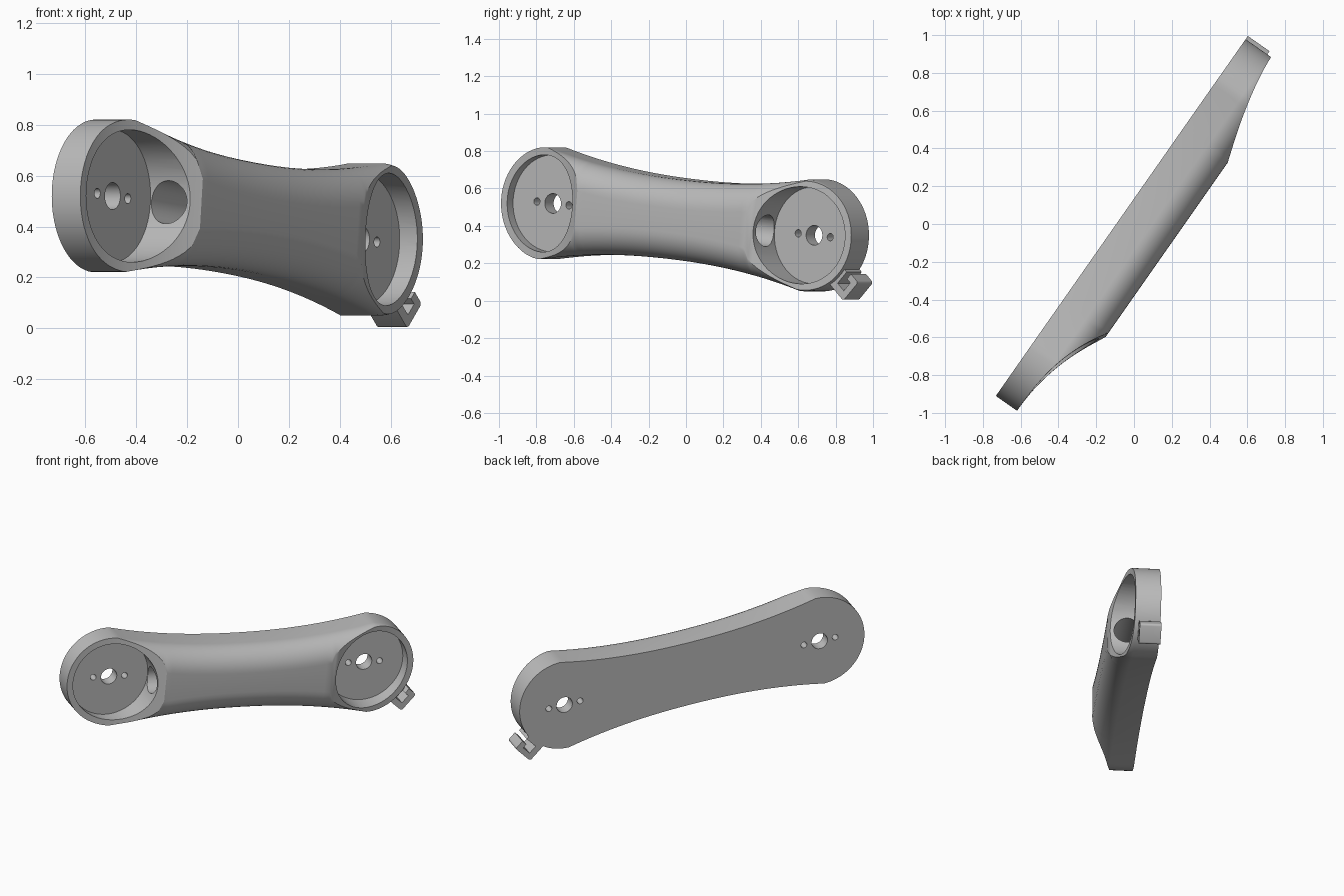
import bpy, bmesh, math
from mathutils import Matrix, Vector

cube = bpy.data.objects.get("Cube")
if cube:
    bpy.data.objects.remove(cube, do_unlink=True)

# Main dimensions: the link runs along local x, its face points along local z
HALF = 0.857          # hub centre distance from the middle
HUB_R = 0.30
BACK = -0.077         # flat back plane
FLOOR = 0.005         # pocket floor
TOP, SHOULDER = 0.22, 0.08
END = HALF + HUB_R

yaw, tilt = math.radians(55), math.radians(5.7)
along = Vector((math.cos(yaw), math.sin(yaw), 0))
up = Vector((0, 0, 1))
axis_x = along * math.cos(tilt) - up * math.sin(tilt)
axis_y = along * math.sin(tilt) + up * math.cos(tilt)
frame = Matrix((axis_x, axis_y, axis_x.cross(axis_y))).transposed().to_4x4()
frame.translation = along * -0.0125 + up * 0.435

grey = bpy.data.materials.new("plain grey")
grey.use_nodes = True
grey.diffuse_color = (0.5, 0.5, 0.5, 1)
grey.node_tree.nodes["Principled BSDF"].inputs["Base Color"].default_value = (0.5, 0.5, 0.5, 1)


def make_object(name, bm):
    bmesh.ops.recalc_face_normals(bm, faces=bm.faces)
    mesh = bpy.data.meshes.new(name)
    bm.to_mesh(mesh)
    bm.free()
    mesh.materials.append(grey)
    obj = bpy.data.objects.new(name, mesh)
    obj.matrix_world = frame
    bpy.context.collection.objects.link(obj)
    return obj


def half_width(t):
    a = abs(t)
    if a > HALF:
        return math.sqrt(max(HUB_R ** 2 - (a - HALF) ** 2, 0))
    return 0.215 + 0.085 * (a / HALF) ** 2.2


def face_height(t):
    # Front face drops in a concave sweep toward each hub
    x = min((END - abs(t)) / (END - 0.555), 1)
    low, power = (0.06, 2.3) if t < 0 else (0.088, 1.7)
    return low + (TOP - low) * x ** power


def section(t):
    h, c = half_width(t), face_height(t)
    radius = min(0.15, h)
    stop = math.asin(min(max((c - SHOULDER) / (TOP - SHOULDER), 0), 1))
    half = [(h, BACK)]
    for i in range(11):
        a = stop * i / 10
        half.append((h - radius * (1 - math.cos(a)),
                     min(c, SHOULDER) + (TOP - SHOULDER) * math.sin(a)))
    return half + [(-y, z) for y, z in reversed(half)]


# Lofted body
right = [0.555 * i / 16 for i in range(1, 17)]
right += [0.555 + (HALF - 0.555) * i / 12 for i in range(1, 13)]
right += [HALF + HUB_R * math.sin(math.radians(a)) for a in range(4, 89, 4)]
stations = [-t for t in reversed(right)] + [0] + right
bm = bmesh.new()
rows = [[bm.verts.new((t, y, z)) for y, z in section(t)] for t in stations]
for a, b in zip(rows, rows[1:]):
    for i in range(len(a)):
        j = (i + 1) % len(a)
        bm.faces.new((a[i], a[j], b[j], b[i]))
bm.faces.new(rows[0])
bm.faces.new(rows[-1])
bmesh.ops.remove_doubles(bm, verts=bm.verts, dist=0.00005)
body = make_object("link_body", bm)


def cut(radius, depth, place, sides=48):
    # Subtract a cylinder from the body, then discard the cutter
    bm = bmesh.new()
    bmesh.ops.create_cone(bm, cap_ends=True, segments=sides, radius1=radius,
                          radius2=radius, depth=depth, matrix=place)
    cutter = make_object("cutter", bm)
    cutter.hide_render = True
    mod = body.modifiers.new("cut", 'BOOLEAN')
    mod.operation, mod.solver, mod.object = 'DIFFERENCE', 'EXACT', cutter
    bpy.context.view_layer.objects.active = body
    bpy.ops.object.modifier_apply(modifier=mod.name)
    bpy.data.objects.remove(cutter, do_unlink=True)


# Hub pockets with an axle hole and two screw holes each
for side in (-1, 1):
    x = side * HALF
    cut(0.26, 0.6, Matrix.Translation((x, 0, FLOOR + 0.3)), 64)
    cut(0.053, 0.4, Matrix.Translation((x, 0, 0)), 32)
    for offset in (-0.105, 0.105):
        cut(0.02, 0.4, Matrix.Translation((x + offset, 0, 0)), 20)

# Cable tunnel joining the pockets
cut(0.085, 2 * HALF - 0.3, Matrix.Translation((0, 0, 0.095)) @ Matrix.Rotation(math.pi / 2, 4, 'Y'))

# Cable hook on the rim of the lower hub
profile = [(0.28, -0.085), (0.41, -0.085), (0.41, 0.052), (0.345, 0.052), (0.345, 0.015),
           (0.375, 0.015), (0.375, -0.045), (0.318, -0.045), (0.318, 0.04), (0.28, 0.04)]
bm = bmesh.new()
base = bm.faces.new([bm.verts.new((r, e, BACK)) for r, e in profile])
grown = bmesh.ops.extrude_face_region(bm, geom=[base])["geom"]
bmesh.ops.translate(bm, verts=[v for v in grown if isinstance(v, bmesh.types.BMVert)],
                    vec=(0, 0, 0.14))
outer = [e for e in bm.edges if all(v.co.x > 0.4 for v in e.verts)
         and abs(e.verts[0].co.z - e.verts[1].co.z) > 0.1]
bmesh.ops.bevel(bm, geom=outer, offset=0.015, segments=4, profile=0.5, affect='EDGES')
bmesh.ops.transform(bm, verts=bm.verts, matrix=Matrix.Translation((HALF, 0, 0))
                    @ Matrix.Rotation(tilt - math.pi / 4, 4, 'Z'))
hook = make_object("cable_hook", bm)

# Smooth shading with crisp edges
bpy.ops.object.select_all(action='DESELECT')
for obj in (body, hook):
    obj.select_set(True)
bpy.context.view_layer.objects.active = body
bpy.ops.object.shade_smooth_by_angle(angle=math.radians(30))
